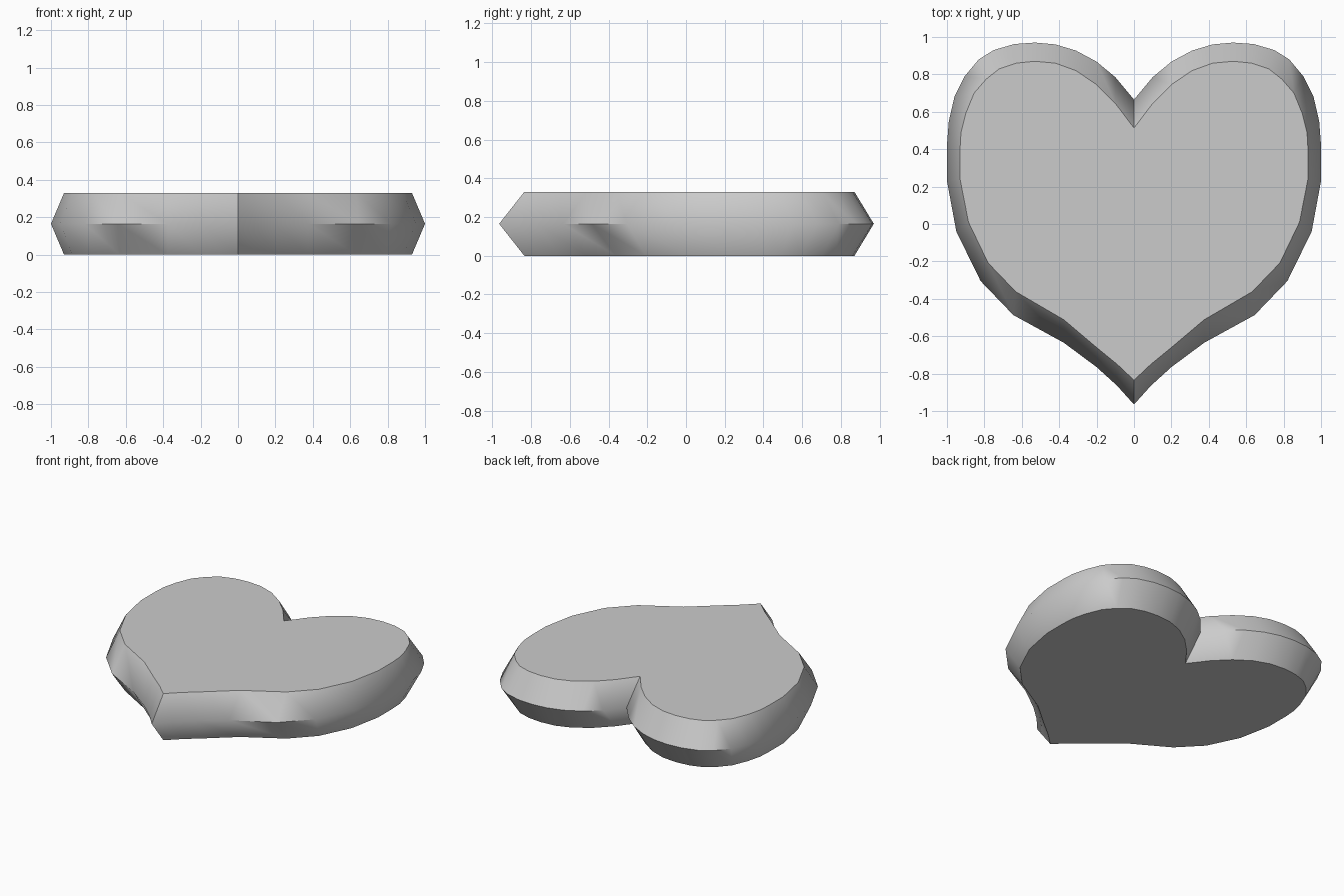
import bpy, bmesh
from math import radians

if "Cube" in bpy.data.objects:
    bpy.data.objects.remove(bpy.data.objects["Cube"])

# Right half of the heart: widest outline (mid height) and cap outline, notch to tip
outer = [(0, .665), (.10, .785), (.20, .868), (.31, .927), (.42, .96), (.53, .97),
         (.64, .962), (.75, .93), (.83, .88), (.905, .79), (.96, .68), (.99, .55),
         (1, .42), (1, .23), (.95, -.04), (.82, -.305), (.645, -.487), (.375, -.635),
         (.20, -.765), (.09, -.865), (0, -.965)]
inner = [(0, .513), (.10, .645), (.20, .745), (.31, .82), (.42, .86), (.53, .87),
         (.63, .86), (.72, .83), (.79, .775), (.855, .70), (.90, .59), (.925, .49),
         (.93, .40), (.93, .24), (.885, .01), (.78, -.208), (.632, -.362), (.375, -.512),
         (.20, -.66), (.09, -.75), (0, -.835)]
HEIGHT = .33


def ring(bm, half, z):
    full = half + [(-x, y) for x, y in half[-2:0:-1]]
    return [bm.verts.new((x, y, z)) for x, y in full]


# Heart body: two bevelled bands between flat caps
bm = bmesh.new()
rings = [ring(bm, inner, 0), ring(bm, outer, HEIGHT / 2), ring(bm, inner, HEIGHT)]
n = len(rings[0])
for low, high in zip(rings, rings[1:]):
    for i in range(n):
        j = (i + 1) % n
        bm.faces.new((low[i], low[j], high[j], high[i])).smooth = True
caps = [bm.faces.new(rings[0]), bm.faces.new(rings[2])]
bmesh.ops.recalc_face_normals(bm, faces=bm.faces)

# Crisp cap rims, waist crease only where it is steep, creases at notch and tip
for e in bm.edges:
    rim = any(f in caps for f in e.link_faces)
    waist = abs(e.verts[0].co.z - e.verts[1].co.z) < 1e-5
    limit = radians(59 if waist else 40)
    e.smooth = not (rim or e.calc_face_angle(0) > limit)

mesh = bpy.data.meshes.new("heart")
bm.to_mesh(mesh)
bm.free()
bpy.context.collection.objects.link(bpy.data.objects.new("heart", mesh))
